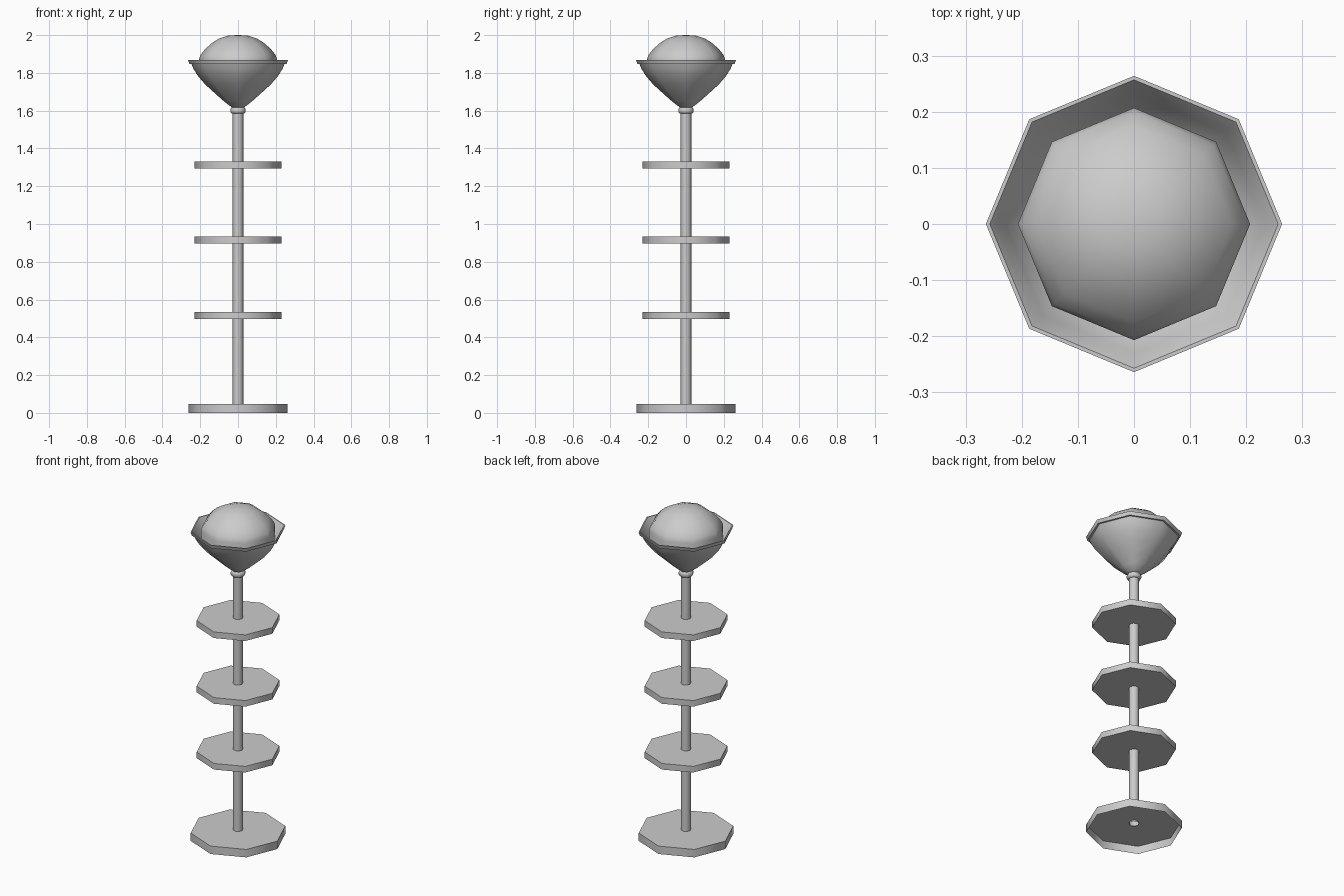
import bpy, bmesh, math

if "Cube" in bpy.data.objects:
    bpy.data.objects.remove(bpy.data.objects["Cube"])

SIDES = 8


def lathe(name, profile, closed=False):
    """Revolve (radius, z) points into an eight-sided part."""
    bm = bmesh.new()
    rings = []
    for r, z in profile:
        if r == 0:
            rings.append([bm.verts.new((0, 0, z))] * SIDES)
        else:
            rings.append([bm.verts.new((r * math.cos(math.tau * i / SIDES),
                                        r * math.sin(math.tau * i / SIDES), z))
                          for i in range(SIDES)])
    pairs = list(zip(rings, rings[1:]))
    if closed:
        pairs.append((rings[-1], rings[0]))
    for a, b in pairs:
        for i in range(SIDES):
            j = (i + 1) % SIDES
            bm.faces.new(list(dict.fromkeys((a[i], a[j], b[j], b[i]))))
    mesh = bpy.data.meshes.new(name)
    bm.to_mesh(mesh)
    bm.free()
    obj = bpy.data.objects.new(name, mesh)
    bpy.context.collection.objects.link(obj)
    bpy.ops.object.select_all(action='DESELECT')
    obj.select_set(True)
    bpy.context.view_layer.objects.active = obj
    bpy.ops.object.shade_smooth_by_angle(angle=math.radians(50))
    return obj


POLE_R = 0.028

# Base: a shallow cap, open underneath
lathe("base", [(0.263, 0), (0.263, 0.048), (POLE_R, 0.048)])

# Hollow pole
lathe("pole", [(POLE_R, 0.04), (POLE_R, 1.62)])

# Three shelves
for k, z in enumerate((0.498, 0.896, 1.293)):
    lathe(f"shelf_{k + 1}", [(POLE_R, z), (0.23, z), (0.23, z + 0.037),
                             (POLE_R, z + 0.037)], closed=True)

# Collar under the lamp bowl
lathe("collar", [(POLE_R, 1.585), (0.037, 1.587), (0.041, 1.594), (0.041, 1.608),
                 (0.037, 1.615), (POLE_R, 1.618)])

# Lamp bowl: outer wall, projecting rim, inner wall
lathe("lamp_bowl", [(0, 1.615), (0.034, 1.618), (0.075, 1.65), (0.12, 1.69),
                    (0.175, 1.74), (0.213, 1.785), (0.235, 1.82), (0.246, 1.846),
                    (0.257, 1.846), (0.264, 1.867), (0.257, 1.867), (0.245, 1.85),
                    (0.23, 1.82), (0.207, 1.785), (0.168, 1.742), (0.113, 1.695),
                    (0, 1.635)])

# Domed light cover sitting inside the bowl
lathe("light_dome", [(0.207, 1.785), (0.207, 1.87), (0.2, 1.893), (0.175, 1.925),
                     (0.14, 1.957), (0.1, 1.982), (0.05, 1.998), (0, 2.0)])
